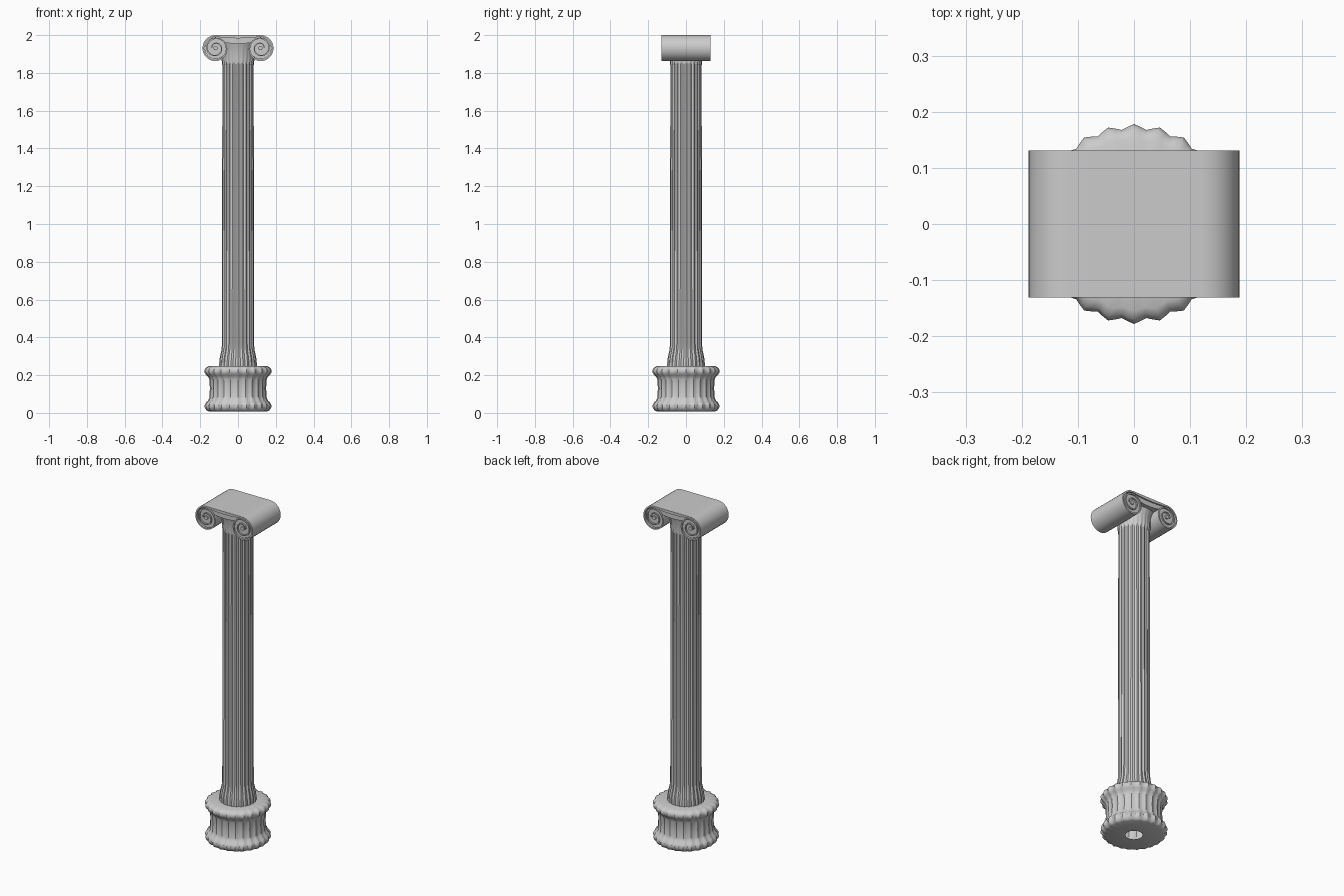
import bpy, bmesh, math
from math import pi, cos, sin

if "Cube" in bpy.data.objects:
    bpy.data.objects.remove(bpy.data.objects["Cube"])


def finish(name, bm, angle=35):
    bmesh.ops.recalc_face_normals(bm, faces=bm.faces)
    me = bpy.data.meshes.new(name)
    bm.to_mesh(me)
    bm.free()
    ob = bpy.data.objects.new(name, me)
    bpy.context.collection.objects.link(ob)
    bpy.ops.object.select_all(action='DESELECT')
    ob.select_set(True)
    bpy.context.view_layer.objects.active = ob
    bpy.ops.object.shade_smooth_by_angle(angle=math.radians(angle))
    return ob


def fluted_lathe(name, profile, lobes=24, seg=96):
    """profile: (radius, z, flute depth)"""
    bm = bmesh.new()
    rings = []
    for r, z, d in profile:
        ring = []
        for i in range(seg):
            t = 2 * pi * i / seg
            rr = r - d * 0.5 * (1 - cos(lobes * t))
            ring.append(bm.verts.new((rr * cos(t), rr * sin(t), z)))
        rings.append(ring)
    for a, b in zip(rings, rings[1:]):
        for i in range(seg):
            j = (i + 1) % seg
            bm.faces.new((a[i], a[j], b[j], b[i]))
    return finish(name, bm)


def extrude_y(name, outline, half):
    bm = bmesh.new()
    f = bm.faces.new([bm.verts.new((x, -half, z)) for x, z in outline])
    r = bmesh.ops.extrude_face_region(bm, geom=[f])
    verts = [v for v in r['geom'] if isinstance(v, bmesh.types.BMVert)]
    bmesh.ops.translate(bm, verts=verts, vec=(0, 2 * half, 0))
    return finish(name, bm)


# Fluted base, open in the middle of its underside
fluted_lathe("base", [
    (0.045, 0.008, 0), (0.155, 0.008, 0.005), (0.166, 0.013, 0.008),
    (0.176, 0.027, 0.009), (0.177, 0.040, 0.009), (0.170, 0.055, 0.008),
    (0.158, 0.066, 0.007), (0.151, 0.085, 0.006), (0.149, 0.13, 0.006),
    (0.151, 0.175, 0.006), (0.158, 0.192, 0.007), (0.170, 0.203, 0.008),
    (0.178, 0.215, 0.009), (0.178, 0.228, 0.009), (0.170, 0.240, 0.008),
    (0.155, 0.247, 0.006), (0.09, 0.247, 0)])

# Fluted shaft with flared foot and neck
fluted_lathe("shaft", [
    (0.100, 0.245, 0.005), (0.099, 0.275, 0.005), (0.094, 0.305, 0.005),
    (0.087, 0.335, 0.005), (0.085, 0.37, 0.005), (0.084, 1.0, 0.005),
    (0.083, 1.84, 0.005), (0.087, 1.87, 0.004), (0.088, 1.915, 0.002),
    (0.098, 1.945, 0), (0.105, 1.972, 0)])

# Scroll capital: rolled band, recessed core and eyes
CX, CZ, R, T = 0.119, 1.931, 0.069, 0.009
TURNS, STEPS = 2.25, 64


def spiral(offset):
    pts = []
    for i in range(STEPS + 1):
        u = i / STEPS
        a = pi / 2 - 2 * pi * TURNS * u
        # first half turn keeps full radius, then it winds in
        r = R - 0.047 * max(0, (u * TURNS - 0.5) / (TURNS - 0.5))
        r -= offset * (1 - 0.45 * u)
        pts.append((CX + r * cos(a), CZ + r * sin(a)))
    return pts


half = 0.131
outer, inner = spiral(0), spiral(T)
left = lambda pts: [(-x, z) for x, z in pts]
bm = bmesh.new()
paths = [left(outer)[::-1] + outer, left(inner)[::-1] + inner]
# slight sag in the underside of the band between the scrolls
mid = [(x, CZ + R - T - 0.008 * cos(x / CX * pi / 2)) for x in (-0.08, -0.04, 0, 0.04, 0.08)]
top = [(x, CZ + R) for x, z in mid]
n = STEPS + 1
paths[0][n:n] = top
paths[1][n:n] = mid
grid = [[bm.verts.new((x, y, z)) for x, z in p] for y in (-half, half) for p in paths]
of, inf, ob_, ib = grid
for i in range(len(of) - 1):
    for a, b in ((of, inf), (inf, ib), (ib, ob_), (ob_, of)):
        bm.faces.new((a[i], a[i + 1], b[i + 1], b[i]))
for i in (0, -1):
    bm.faces.new((of[i], inf[i], ib[i], ob_[i]))
finish("capital_scroll_band", bm, 40)

for side, s in (("left", -1), ("right", 1)):
    for part, rad, h in (("core", 0.058, 0.123), ("eye", 0.011, 0.131)):
        pts = [(s * CX + rad * cos(2 * pi * i / 32), CZ + rad * sin(2 * pi * i / 32)) for i in range(32)]
        extrude_y(f"{side}_scroll_{part}", pts, h)

# Sagging cushion between the scrolls
xs = [-0.10 + 0.02 * i for i in range(11)]
cushion = [(x, 1.966 - 0.012 * cos(x / 0.10 * pi / 2)) for x in xs]
extrude_y("capital_cushion", cushion + [(0.10, 1.992), (-0.10, 1.992)], 0.123)
